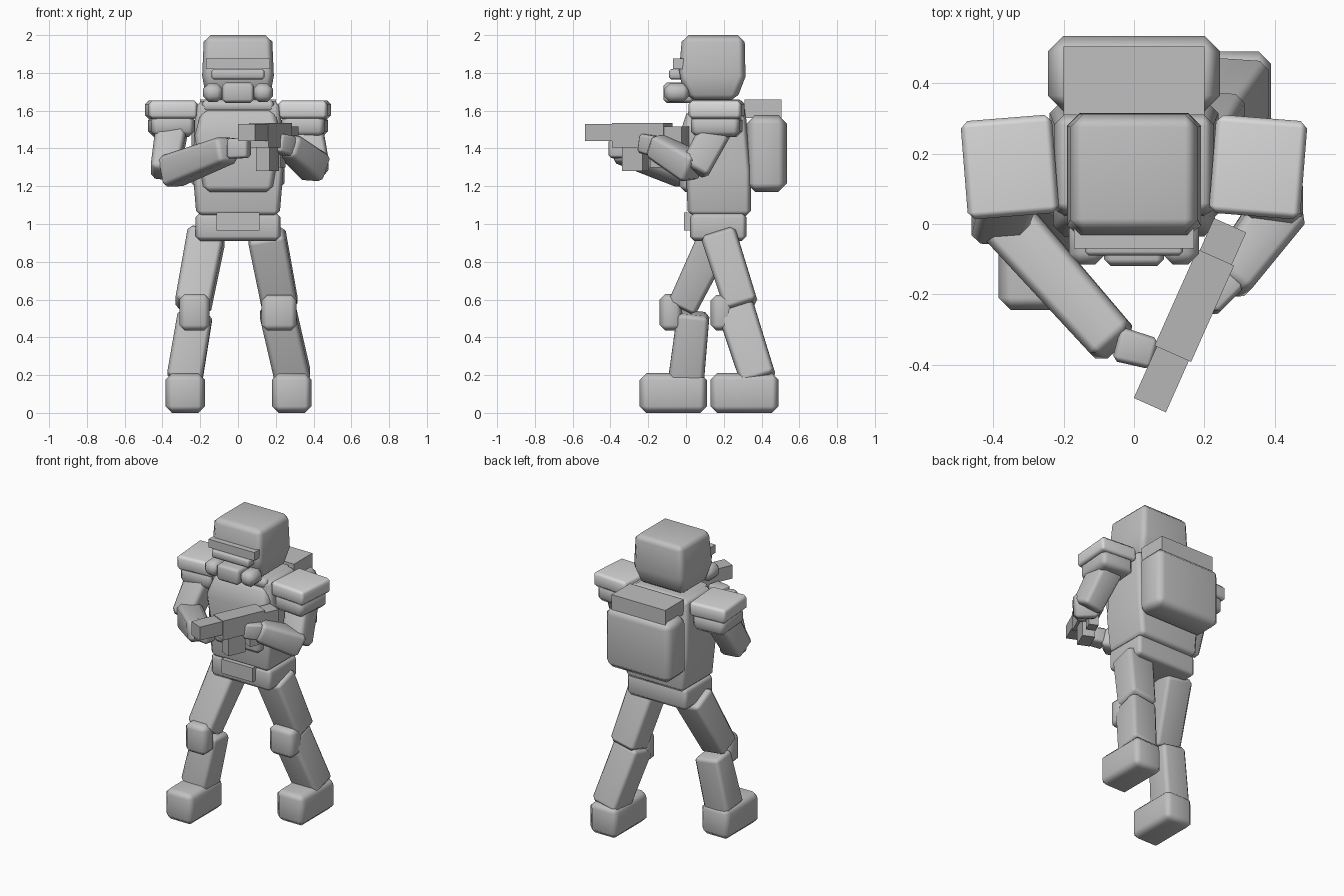
import bpy, bmesh
from mathutils import Vector, Matrix

cube = bpy.data.objects.get("Cube")
if cube:
    bpy.data.objects.remove(cube)


def material(name, v):
    m = bpy.data.materials.new(name)
    m.use_nodes = True
    col = (v, v, v, 1)
    m.diffuse_color = col
    m.node_tree.nodes["Principled BSDF"].inputs["Base Color"].default_value = col
    return m


GREY = material("plain_grey", 0.53)
LIGHT = material("light_grey", 0.69)
GUN = material("gun_grey", 0.47)


def loft(name, sections, bevel=0.03, matrix=None, mat=GREY):
    """Stack of rectangles (z, x0, x1, y0, y1), closed and chamfered."""
    bm = bmesh.new()
    rings = [[bm.verts.new((x, y, z)) for x, y in ((a, c), (b, c), (b, d), (a, d))]
             for z, a, b, c, d in sections]
    bm.faces.new(rings[0][::-1])
    bm.faces.new(rings[-1])
    for lo, hi in zip(rings, rings[1:]):
        for i in range(4):
            j = (i + 1) % 4
            bm.faces.new((lo[i], lo[j], hi[j], hi[i]))
    bm.normal_update()
    if bevel:
        sharp = [e for e in bm.edges if e.calc_face_angle() > 0.5]
        bmesh.ops.bevel(bm, geom=sharp, offset=bevel, segments=1, affect='EDGES',
                        clamp_overlap=True)
    if matrix:
        bmesh.ops.transform(bm, matrix=matrix, verts=bm.verts)
    bmesh.ops.recalc_face_normals(bm, faces=bm.faces)
    bm.normal_update()
    for f in bm.faces:
        f.smooth = bool(bevel)
    for e in bm.edges:
        e.smooth = e.calc_face_angle() < 0.9
    me = bpy.data.meshes.new(name)
    bm.to_mesh(me)
    bm.free()
    me.materials.append(mat)
    ob = bpy.data.objects.new(name, me)
    bpy.context.collection.objects.link(ob)
    # Keep the broad faces flat and let only the chamfers blend
    wn = ob.modifiers.new("flat_faces", 'WEIGHTED_NORMAL')
    wn.keep_sharp = True
    return ob


def block(name, x, y, z, bevel=0.03, matrix=None, mat=GREY):
    return loft(name, [(z[0], *x, *y), (z[1], *x, *y)], bevel, matrix, mat)


def limb(name, start, end, w0, d0, w1, d1, bevel=0.025, side=(1, 0, 0)):
    """Tapered box running from start to end; width lies along side."""
    start, end = Vector(start), Vector(end)
    zax = (end - start).normalized()
    yax = zax.cross(Vector(side)).normalized()
    xax = yax.cross(zax)
    m = Matrix((xax, yax, zax)).transposed().to_4x4()
    m.translation = start
    half = lambda z, w, d: (z, -w / 2, w / 2, -d / 2, d / 2)
    return loft(name, [half(0, w0, d0), half((end - start).length, w1, d1)], bevel, m)


# Head, visor and breathing mask
loft("helmet", [(1.65, -.165, .165, .02, .265), (1.78, -.19, .19, -.04, .315),
                (2.0, -.18, .18, -.02, .31)], 0.035)
block("visor_brow", (-.17, .17), (-.07, .02), (1.82, 1.875), 0)
block("visor_band", (-.14, .14), (-.09, .02), (1.765, 1.82), 0.012)
block("mask", (-.085, .085), (-.12, .04), (1.64, 1.75), 0.02)
for s, n in ((-1, "right"), (1, "left")):
    limb(n + "_filter", (s * .08, -.05, 1.695), (s * .185, -.05, 1.695),
         .13, .1, .13, .1, 0.03, (0, 1, 0))

# Torso
block("collar", (-.19, .19), (.02, .3), (1.59, 1.66), 0.02)
loft("torso", [(1.04, -.22, .22, .01, .345), (1.28, -.24, .24, .0, .345),
               (1.65, -.225, .225, .03, .31)], 0.03)
loft("chest_plate", [(1.17, -.18, .18, -.035, .1), (1.47, -.23, .23, -.035, .1),
                     (1.61, -.19, .19, .01, .1)], 0.03)
block("belt", (-.225, .225), (.02, .32), (.91, 1.06), 0.025)
block("buckle", (-.115, .115), (-.01, .06), (.965, 1.06), 0)

# Backpack
block("backpack", (-.245, .245), (.32, .535), (1.17, 1.575), 0.045)
block("backpack_roll", (-.2, .2), (.31, .505), (1.56, 1.66), 0)

# Shoulder pads
for s, n in ((-1, "right"), (1, "left")):
    turn = Matrix.Translation((s * .353, .162, 0)) @ Matrix.Rotation(-s * .08, 4, 'Z')
    block(n + "_shoulder_pad", (-.13, .13), (-.14, .14), (1.555, 1.655), 0.02, turn, LIGHT)
    block(n + "_shoulder", (-.115, .115), (-.13, .13), (1.46, 1.58), 0.03, turn)

# Arms and hands
limb("right_upper_arm", (-.345, .15, 1.54), (-.39, 0, 1.26), .17, .17, .15, .16)
limb("right_forearm", (-.365, .01, 1.275), (-.05, -.345, 1.395), .16, .17, .14, .14,
     0.025, (1, 1, 0))
limb("right_hand", (-.05, -.34, 1.4), (.06, -.37, 1.4), .1, .11, .09, .1, 0.015, (0, 1, 0))
limb("left_upper_arm", (.355, .18, 1.54), (.41, .04, 1.28), .17, .17, .15, .16)
limb("left_forearm", (.42, .05, 1.29), (.26, -.17, 1.42), .16, .16, .13, .13,
     0.025, (1, -1, 0))
limb("left_hand", (.28, -.15, 1.41), (.2, -.23, 1.43), .09, .11, .09, .1, 0.015, (1, -1, 0))

# Rifle, laid along its own y axis with the muzzle at -y
aim = Matrix.Translation((.045, -.515, 0)) @ Matrix.Rotation(-.42, 4, 'Z')
for part, half, y, z in (("barrel", .05, (0, .18), (1.44, 1.53)),
                         ("body", .057, (.16, .46), (1.405, 1.535)),
                         ("stock", .05, (.45, .56), (1.41, 1.515)),
                         ("magazine", .04, (.21, .33), (1.28, 1.41)),
                         ("grip", .03, (.37, .44), (1.3, 1.41))):
    block("rifle_" + part, (-half, half), y, z, 0, aim, GUN)

# Legs: the right one steps forward, the left one back
limb("right_thigh", (-.165, .17, .95), (-.24, -.02, .56), .2, .19, .19, .16)
limb("right_shin", (-.225, .04, .53), (-.285, 0, .17), .185, .17, .19, .19)
block("right_knee", (-.31, -.15), (-.14, -.02), (.435, .63), 0.03)
block("right_boot", (-.385, -.175), (-.245, .11), (0, .21), 0.035)
limb("left_thigh", (.15, .17, .95), (.225, .295, .56), .2, .19, .19, .18)
limb("left_shin", (.205, .26, .56), (.295, .385, .17), .19, .2, .19, .19)
block("left_knee", (.125, .31), (.13, .25), (.435, .625), 0.03)
block("left_boot", (.18, .39), (.13, .49), (0, .21), 0.035)
